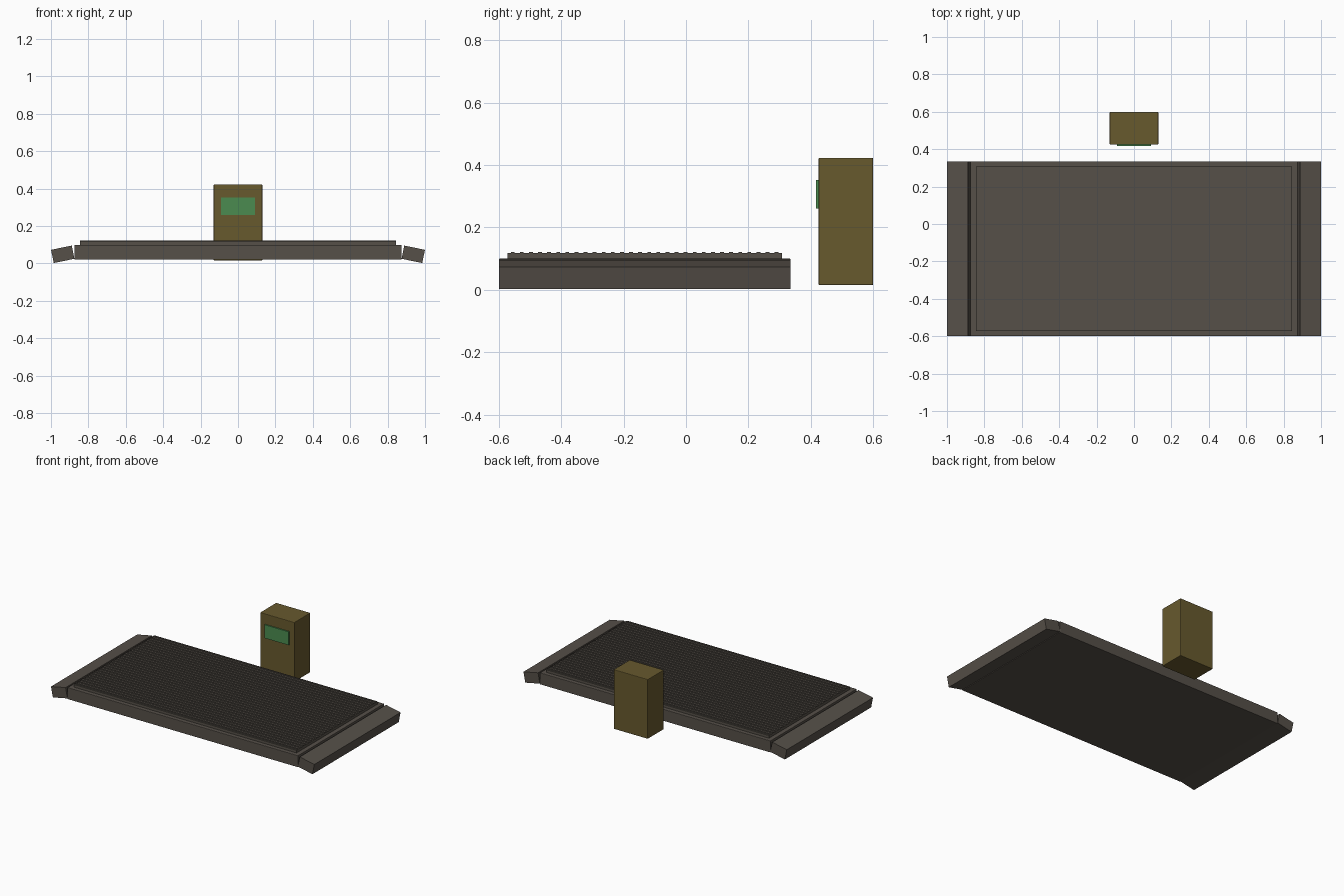
import bpy, bmesh, math
from mathutils import Matrix, Vector

cube = bpy.data.objects.get("Cube")
if cube:
    bpy.data.objects.remove(cube, do_unlink=True)


def material(name, rgb):
    m = bpy.data.materials.new(name)
    m.use_nodes = True
    m.diffuse_color = (*rgb, 1)
    m.node_tree.nodes["Principled BSDF"].inputs["Base Color"].default_value = (*rgb, 1)
    return m


steel = material("warm dark grey", (0.093, 0.08, 0.066))
olive = material("olive brown", (0.136, 0.1, 0.027))
green = material("screen green", (0.07, 0.26, 0.08))


def add_box(bm, low, high):
    low, high = Vector(low), Vector(high)
    place = Matrix.Translation((low + high) / 2) @ Matrix.Diagonal((*(high - low), 1))
    bmesh.ops.create_cube(bm, size=1, matrix=place)


def boxes(name, mat, spans, bevel=0):
    bm = bmesh.new()
    for low, high in spans:
        add_box(bm, low, high)
    mesh = bpy.data.meshes.new(name)
    bm.to_mesh(mesh)
    bm.free()
    mesh.materials.append(mat)
    ob = bpy.data.objects.new(name, mesh)
    bpy.context.collection.objects.link(ob)
    if bevel:
        mod = ob.modifiers.new("Bevel", "BEVEL")
        mod.width, mod.segments = bevel, 2
    return ob


FRONT, BACK = -0.6, 0.335

# Platform and raised tread plate
boxes("platform", steel, [((-0.875, FRONT, 0.02), (0.875, BACK, 0.1))], 0.003)
boxes("tread_plate", steel, [((-0.845, -0.572, 0.1), (0.845, 0.307, 0.118))])

# Anti-slip ribs across the tread
count = 30
pitch = 0.875 / count
ribs = []
for i in range(count):
    y = -0.57 + pitch * (i + 0.5)
    ribs.append(((-0.845, y - 0.006, 0.117), (0.845, y + 0.006, 0.122)))
boxes("tread_ribs", steel, ribs)

# Tilted entry ramps at both ends
for side, label in ((1, "left"), (-1, "right")):
    ramp = boxes(label + "_ramp", steel,
                 [((-0.0565, FRONT, -0.036), (0.0565, BACK, 0.036))])
    ramp.location = (side * 0.937, 0, 0.049)
    ramp.rotation_euler.y = side * math.radians(11.5)

# Control cabinet with display
boxes("cabinet", olive, [((-0.13, 0.425, 0.015), (0.13, 0.6, 0.423))], 0.004)
boxes("display", green, [((-0.092, 0.417, 0.26), (0.092, 0.426, 0.352))])
